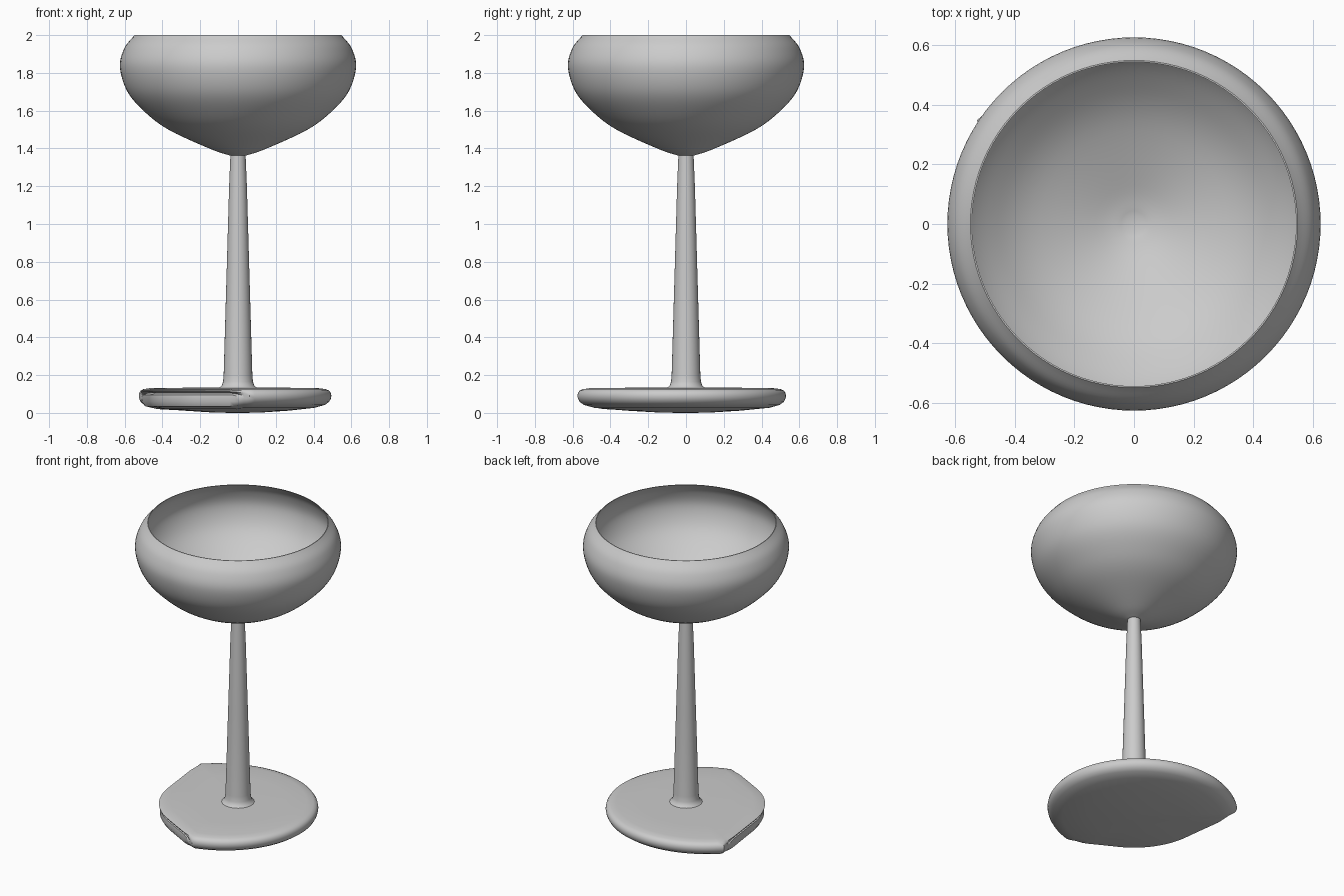
import bpy, bmesh, math
from mathutils import Vector

if "Cube" in bpy.data.objects:
    bpy.data.objects.remove(bpy.data.objects["Cube"])


def smooth_path(pts, n=6):
    """Catmull-Rom through the profile points."""
    p = [Vector(q) for q in pts]
    p = [2 * p[0] - p[1]] + p + [2 * p[-1] - p[-2]]
    out = []
    for i in range(1, len(p) - 2):
        a, b, c, d = p[i - 1:i + 3]
        for k in range(n):
            t = k / n
            out.append(0.5 * (2 * b + (c - a) * t + (2 * a - 5 * b + 4 * c - d) * t * t
                              + (3 * b - a - 3 * c + d) * t ** 3))
    return out + [p[-2]]


def skin(name, rings, cap_start=False, cap_end=False, angle=40):
    """Bridge closed rings of points into a mesh object."""
    bm = bmesh.new()
    vr = [[bm.verts.new(c) for c in r] for r in rings]
    n = len(vr[0])
    for a, b in zip(vr, vr[1:]):
        for i in range(n):
            j = (i + 1) % n
            bm.faces.new((a[i], a[j], b[j], b[i]))
    if cap_start:
        bm.faces.new(vr[0][::-1])
    if cap_end:
        bm.faces.new(vr[-1])
    bmesh.ops.recalc_face_normals(bm, faces=bm.faces)
    me = bpy.data.meshes.new(name)
    bm.to_mesh(me)
    bm.free()
    ob = bpy.data.objects.new(name, me)
    bpy.context.collection.objects.link(ob)
    bpy.ops.object.select_all(action='DESELECT')
    ob.select_set(True)
    bpy.context.view_layer.objects.active = ob
    bpy.ops.object.shade_smooth_by_angle(angle=math.radians(angle))
    return ob


def lathe(name, profile, segs=96, **kw):
    rings = [[(r * math.cos(2 * math.pi * i / segs), r * math.sin(2 * math.pi * i / segs), z)
              for i in range(segs)] for r, z in profile]
    return skin(name, rings, **kw)


# Bowl: thin shell with a sharp rim
outer = smooth_path([(0.035, 1.36), (0.14, 1.395), (0.36, 1.495), (0.49, 1.59),
                     (0.585, 1.70), (0.625, 1.83), (0.602, 1.93), (0.548, 2.0)])
inner = smooth_path([(0.543, 2.0), (0.59, 1.93), (0.61, 1.83), (0.57, 1.71),
                     (0.475, 1.605), (0.345, 1.51), (0.13, 1.415), (0.028, 1.385)])
lathe("bowl", outer + inner, cap_start=True, cap_end=True)

# Stem with a small flare at the foot
lathe("stem", [(0.10, 0.125), (0.10, 0.133), (0.086, 0.145), (0.079, 0.165), (0.076, 0.2),
               (0.06, 0.75), (0.047, 1.2), (0.04, 1.37)], segs=48, cap_start=True, cap_end=True)

# Foot: a disc swept wider towards two corners, with a grooved edge between them
CORNER_B = math.radians(146.5)
CORNER_A = math.radians(276.0)
MID = (CORNER_A + CORNER_B) / 2
HALF = (CORNER_A - CORNER_B) / 2
R_A, R_B, R_CUT = 0.578, 0.63, 0.48


def cut_radius(t):
    corner = R_A if t > MID else R_B
    off = abs(t - MID)
    tangent = HALF - math.acos(R_CUT / corner)
    return R_CUT if off < tangent else R_CUT / math.cos(off - tangent)


def round_radius(t):
    off = (t - MID - math.pi + math.pi) % (2 * math.pi) - math.pi
    corner = R_A if off < 0 else R_B
    return 0.487 + (corner - 0.487) * min(1, abs(off) / (math.pi - HALF)) ** 2


# edge sections as (inset from outline, z)
round_edge = [(0.07, 0.131), (0.03, 0.126), (0.012, 0.118), (0.003, 0.105), (0, 0.09),
              (0.003, 0.075), (0.012, 0.058), (0.035, 0.042), (0.09, 0.027)]
groove_edge = [(0.07, 0.131), (0.02, 0.127), (0, 0.12), (0.004, 0.112), (0.04, 0.105),
               (0.01, 0.096), (0.006, 0.06), (0.02, 0.035), (0.09, 0.02)]
columns = []
for i in range(49):
    t = CORNER_B + 2 * HALF * i / 48
    w = min(1, i / 4, (48 - i) / 4)
    w = w * w * (3 - 2 * w)
    columns.append((t, cut_radius(t), w))
for i in range(1, 80):
    t = CORNER_A + (2 * math.pi - 2 * HALF) * i / 80
    columns.append((t, round_radius(t - MID + MID), 0))

rings = []


def flat_ring(f, z):
    rings.append([(f * r * math.cos(t), f * r * math.sin(t), z) for t, r, w in columns])


flat_ring(0.15, 0.134)
flat_ring(0.6, 0.133)
for a, b in zip(round_edge, groove_edge):
    ring = []
    for t, r, w in columns:
        d = a[0] + (b[0] - a[0]) * w
        z = a[1] + (b[1] - a[1]) * w
        ring.append(((r - d) * math.cos(t), (r - d) * math.sin(t), z))
    rings.append(ring)
flat_ring(0.55, 0.012)
flat_ring(0.25, 0.002)
flat_ring(0.05, 0.0)
skin("foot", rings, cap_start=True, cap_end=True, angle=45)
